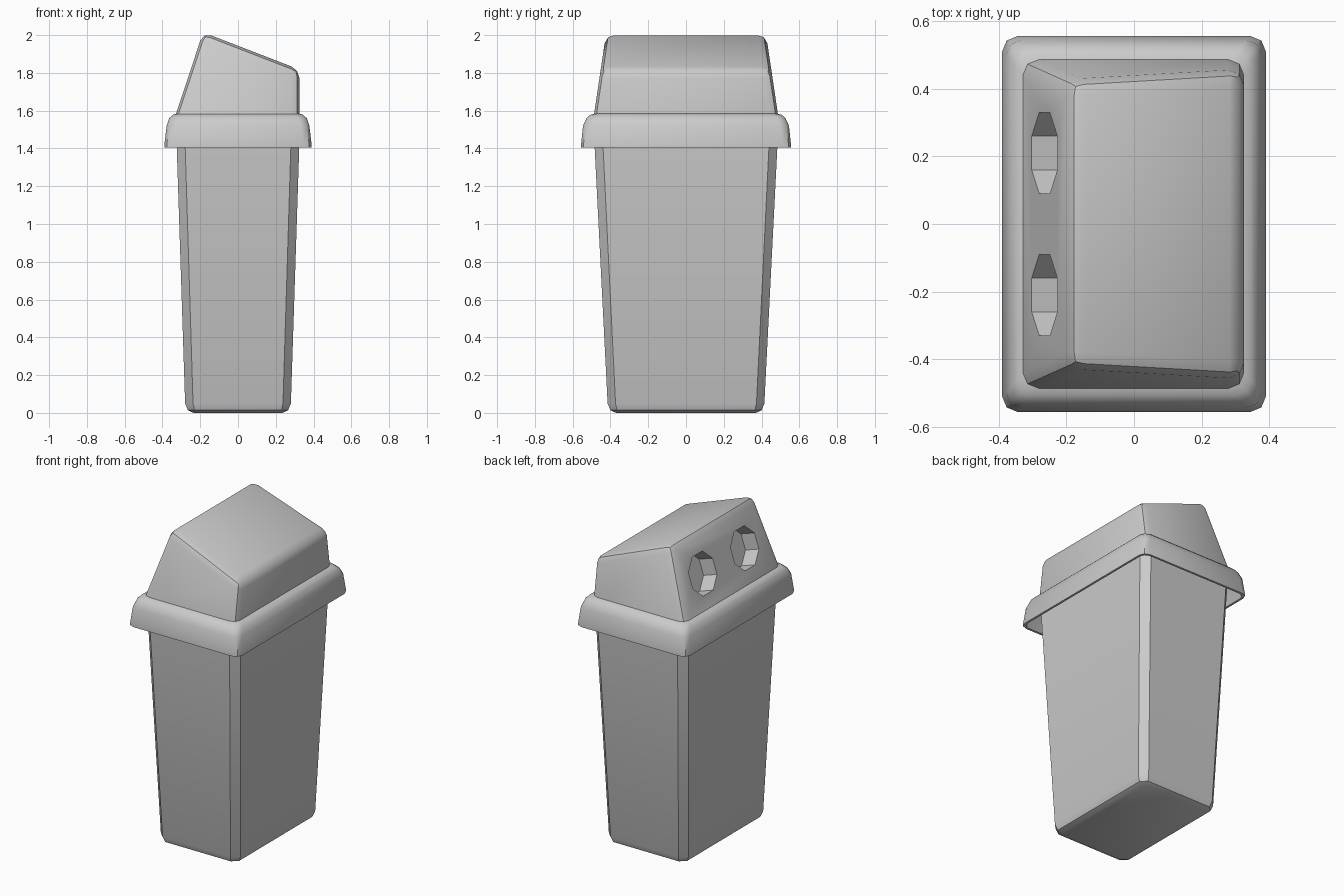
import bpy, bmesh
from math import sin, cos, pi, atan2, radians
from mathutils import Matrix

if "Cube" in bpy.data.objects:
    bpy.data.objects.remove(bpy.data.objects["Cube"])


def finish(name, bm, angle=35):
    bmesh.ops.recalc_face_normals(bm, faces=bm.faces[:])
    me = bpy.data.meshes.new(name)
    bm.to_mesh(me)
    bm.free()
    ob = bpy.data.objects.new(name, me)
    bpy.context.collection.objects.link(ob)
    bpy.ops.object.select_all(action='DESELECT')
    ob.select_set(True)
    bpy.context.view_layer.objects.active = ob
    if angle:
        bpy.ops.object.shade_smooth_by_angle(angle=radians(angle))
    return ob


def loft(name, rings, segs, cap_bottom=False, angle=35):
    """Skin rounded rectangles given as (half x, half y, z, corner radius)."""
    bm = bmesh.new()
    loops = []
    for hx, hy, z, r in rings:
        loop = []
        for q, (sx, sy) in enumerate([(1, 1), (-1, 1), (-1, -1), (1, -1)]):
            for i in range(segs + 1):
                a = (q + i / segs) * pi / 2
                loop.append(bm.verts.new((sx * (hx - r) + r * cos(a),
                                          sy * (hy - r) + r * sin(a), z)))
        loops.append(loop)
    n = len(loops[0])
    for a, b in zip(loops, loops[1:]):
        for i in range(n):
            j = (i + 1) % n
            bm.faces.new((a[i], a[j], b[j], b[i]))
    if cap_bottom:
        bm.faces.new(loops[0][::-1])
    return finish(name, bm, angle)


# Tapered bin body with a rounded foot
loft("bin_body", [(.235, .37, 0, .02), (.265, .40, .014, .035),
                  (.28, .415, .05, .042), (.329, .491, 1.55, .045)],
     segs=1, cap_bottom=True, angle=40)

# Overhanging rim, a thin shell open underneath
loft("lid_rim", [(.326, .488, 1.55, .04), (.35, .51, 1.54, .04),
                 (.364, .53, 1.50, .04), (.376, .542, 1.405, .04),
                 (.39, .556, 1.405, .045), (.39, .556, 1.418, .045),
                 (.378, .545, 1.52, .045), (.364, .527, 1.56, .045),
                 (.345, .507, 1.578, .045), (.325, .484, 1.584, .045)],
     segs=2, angle=40)

# Sloped lid hood: wedge with softened edges
bm = bmesh.new()
section = [(-.333, 1.57), (.325, 1.57), (.325, 1.818), (-.185, 2.015)]
sides = [[bm.verts.new((x, s * (.487 - .149 * (z - 1.58)), z))
          for x, z in section] for s in (-1, 1)]
bm.faces.new(sides[0])
bm.faces.new(sides[1][::-1])
for i in range(4):
    j = (i + 1) % 4
    bm.faces.new((sides[0][i], sides[1][i], sides[1][j], sides[0][j]))
edges = [e for e in bm.edges if max(v.co.z for v in e.verts) > 1.6]
bmesh.ops.bevel(bm, geom=edges, offset=.045, segments=2, profile=.5,
                affect='EDGES', clamp_overlap=True)
hood = finish("lid_hood", bm, None)

# Two eight-sided openings cut into the steep face
tilt = -(pi / 2 - atan2(.148, .445))
bm = bmesh.new()
for s in (-1, 1):
    bmesh.ops.create_cone(
        bm, cap_ends=True, segments=8, radius1=.13, radius2=.13, depth=.2,
        matrix=Matrix.Translation((-.265, s * .21, 1.775))
        @ Matrix.Rotation(tilt, 4, 'Y') @ Matrix.Rotation(pi / 8, 4, 'Z'))
cutter = finish("opening_cutter", bm, None)
cutter.hide_render = True

bpy.ops.object.select_all(action='DESELECT')
hood.select_set(True)
bpy.context.view_layer.objects.active = hood
mod = hood.modifiers.new("openings", 'BOOLEAN')
mod.operation = 'DIFFERENCE'
mod.solver = 'EXACT'
mod.object = cutter
bpy.ops.object.modifier_apply(modifier=mod.name)
bpy.data.objects.remove(cutter)
bpy.ops.object.shade_smooth_by_angle(angle=radians(35))
